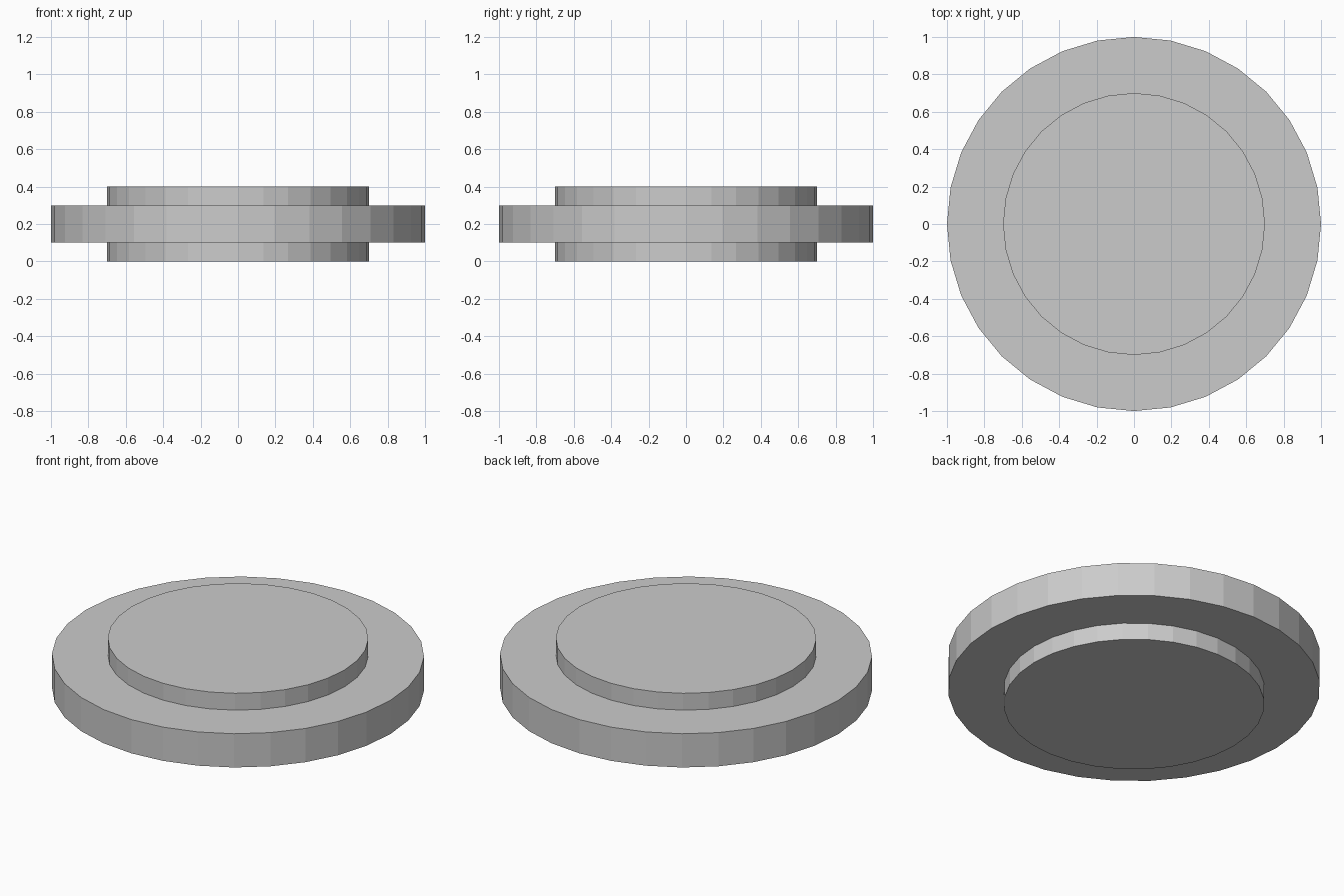
import bpy
import bmesh
from math import sin, cos, tau

if "Cube" in bpy.data.objects:
    bpy.data.objects.remove(bpy.data.objects["Cube"])

SIDES = 32
# Stepped profile (radius, height), bottom to top
PROFILE = [(0.7, 0.0), (0.7, 0.1), (1.0, 0.1), (1.0, 0.3), (0.7, 0.3), (0.7, 0.4)]

bm = bmesh.new()
rings = [[bm.verts.new((r * cos(tau * i / SIDES), r * sin(tau * i / SIDES), z))
          for i in range(SIDES)] for r, z in PROFILE]

# Walls and flange steps
for low, high in zip(rings, rings[1:]):
    for i in range(SIDES):
        j = (i + 1) % SIDES
        bm.faces.new((low[i], low[j], high[j], high[i]))

# End caps
bm.faces.new(rings[0][::-1])
bm.faces.new(rings[-1])

mesh = bpy.data.meshes.new("flanged_disc")
bm.to_mesh(mesh)
bm.free()
bpy.context.collection.objects.link(bpy.data.objects.new("flanged_disc", mesh))
